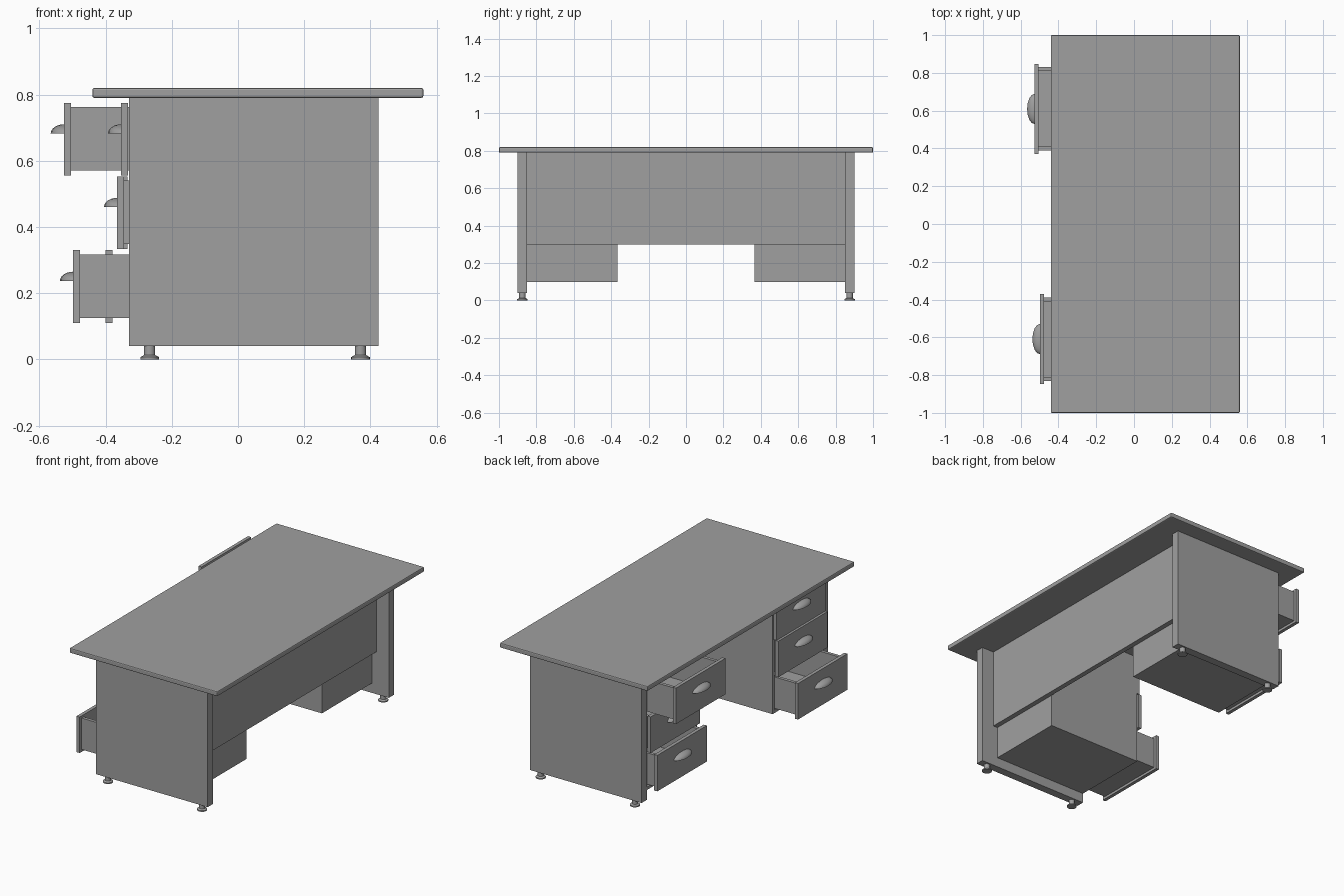
import bpy
import bmesh
import math
from mathutils import Matrix, Vector

default = bpy.data.objects.get("Cube")
if default:
    bpy.data.objects.remove(default)

grey = bpy.data.materials.new("plain grey")
grey.use_nodes = True
grey.diffuse_color = (0.35, 0.35, 0.35, 1)
grey.node_tree.nodes["Principled BSDF"].inputs["Base Color"].default_value = (0.35, 0.35, 0.35, 1)


def finish(name, bm, smooth=False):
    bmesh.ops.recalc_face_normals(bm, faces=bm.faces)
    mesh = bpy.data.meshes.new(name)
    bm.to_mesh(mesh)
    bm.free()
    mesh.materials.append(grey)
    obj = bpy.data.objects.new(name, mesh)
    bpy.context.collection.objects.link(obj)
    if smooth:
        bpy.ops.object.select_all(action="DESELECT")
        obj.select_set(True)
        bpy.context.view_layer.objects.active = obj
        bpy.ops.object.shade_smooth_by_angle(angle=math.radians(40))
    return obj


def boxes(name, *ranges):
    """One object made of boxes, each given as x, y and z ranges."""
    bm = bmesh.new()
    for r in ranges:
        size = [abs(b - a) for a, b in r]
        centre = Vector([(a + b) / 2 for a, b in r])
        bmesh.ops.create_cube(bm, size=1, matrix=Matrix.Translation(centre) @ Matrix.Diagonal((*size, 1)))
    return finish(name, bm)


def foot(name, x, y):
    """Turned levelling foot."""
    bm = bmesh.new()
    profile = [(0, 0), (0.028, 0), (0.028, 0.007), (0.017, 0.013), (0.017, 0.041), (0, 0.041)]
    verts = [bm.verts.new((x + r, y, z)) for r, z in profile]
    edges = [bm.edges.new(pair) for pair in zip(verts, verts[1:])]
    bmesh.ops.spin(bm, geom=verts + edges, cent=(x, y, 0), axis=(0, 0, 1),
                   angle=math.tau, steps=20)
    bmesh.ops.remove_doubles(bm, verts=bm.verts, dist=0.0001)
    finish(name, bm, True)


def handle(name, x, y, z):
    """Cup pull: a quarter of an ellipsoid against the drawer front."""
    bm = bmesh.new()
    bmesh.ops.create_uvsphere(bm, u_segments=16, v_segments=12, radius=1)
    for normal in ((1, 0, 0), (0, 0, -1)):
        bmesh.ops.bisect_plane(bm, geom=bm.verts[:] + bm.edges[:] + bm.faces[:], dist=0.0001,
                               plane_co=(0, 0, 0), plane_no=normal, clear_outer=True)
        bmesh.ops.holes_fill(bm, edges=[e for e in bm.edges if e.is_boundary])
    bmesh.ops.transform(bm, verts=bm.verts, matrix=Matrix.Translation((x, y, z)) @
                        Matrix.Diagonal((0.04, 0.08, 0.028, 1)))
    finish(name, bm, True)


def drawer(name, side, x, z):
    """Open tray with a front plate; x is the outer face, z its lower edge."""
    def across(a, b):
        return (side * a, side * b)
    inner, outer, wall = 0.39, 0.83, 0.02
    back = x + 0.6
    tray = (x + 0.01, back)
    height = (z + 0.015, z + 0.207)
    boxes(name,
          ((x, x + 0.021), across(0.37, 0.848), (z, z + 0.22)),
          (tray, across(inner, inner + wall), height),
          (tray, across(outer - wall, outer), height),
          ((back - wall, back), across(inner, outer), height),
          (tray, across(inner, outer), (height[0], height[0] + 0.012)))
    handle(name + "_handle", x, side * 0.609, z + 0.127)


# Table top with softened edges
top = boxes("table_top", ((-0.44, 0.56), (-1, 1), (0.79, 0.82)))
bevel = top.modifiers.new("soft edge", "BEVEL")
bevel.width = 0.006
bevel.segments = 2

# Panel between the two ends
boxes("modesty_panel", ((0.312, 0.342), (-0.85, 0.85), (0.30, 0.79)))

# Outer face position of the drawers, from top to bottom
drawer_faces = {"right": (-0.353, -0.365, -0.498), "left": (-0.526, -0.355, -0.4)}

for label, side in (("right", -1), ("left", 1)):
    boxes(label + "_end_panel", ((-0.33, 0.425), (side * 0.85, side * 0.9), (0.04, 0.79)))
    for place, x in (("drawer_side", -0.267), ("outer_side", 0.37)):
        foot(f"{label}_{place}_foot", x, side * 0.875)

    # Pedestal shell, open towards the drawers
    depth = (-0.33, 0.312)
    width = (side * 0.365, side * 0.85)
    boxes(label + "_pedestal",
          (depth, (side * 0.365, side * 0.385), (0.10, 0.79)),
          (depth, width, (0.10, 0.118)),
          ((0.292, 0.312), width, (0.10, 0.79)))

    for row, x, z in zip(("top", "middle", "bottom"), drawer_faces[label], (0.555, 0.333, 0.11)):
        drawer(f"{label}_{row}_drawer", side, x, z)
